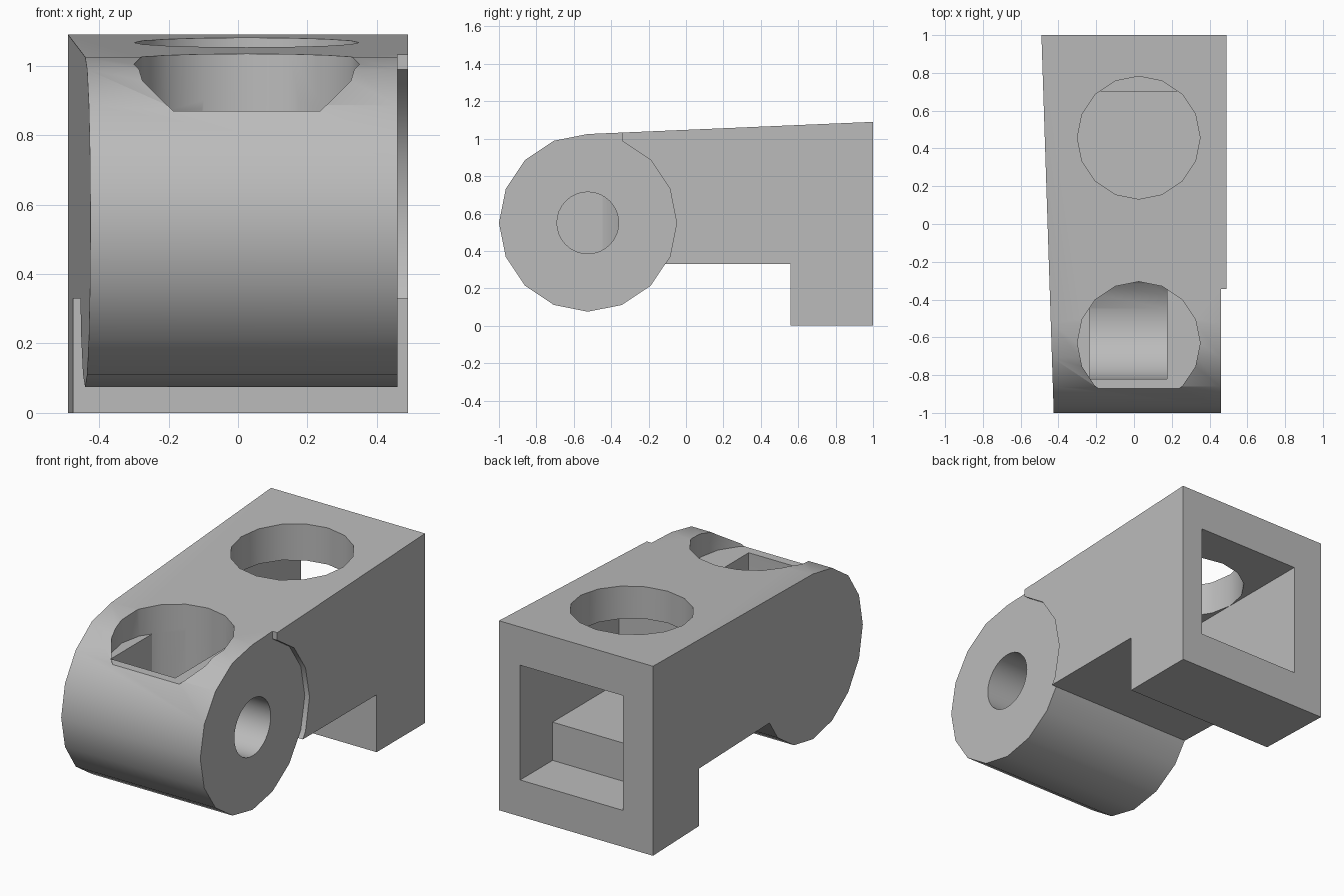
import bpy
import bmesh
from math import cos, sin, radians

cube = bpy.data.objects.get("Cube")
if cube:
    bpy.data.objects.remove(cube, do_unlink=True)

grey = bpy.data.materials.new("plain_grey")
grey.use_nodes = True
grey.diffuse_color = (0.5, 0.5, 0.5, 1)
grey.node_tree.nodes["Principled BSDF"].inputs["Base Color"].default_value = grey.diffuse_color

AXIS_Y, AXIS_Z = -0.525, 0.55    # centre line of the round end
SIDE_R = 0.475


def finish(name, bm):
    bmesh.ops.recalc_face_normals(bm, faces=bm.faces)
    mesh = bpy.data.meshes.new(name)
    bm.to_mesh(mesh)
    bm.free()
    obj = bpy.data.objects.new(name, mesh)
    bpy.context.collection.objects.link(obj)
    mesh.materials.append(grey)
    return obj


def prism(name, points, x_min, x_max, taper=0.0):
    """Extrude a (y, z) outline along x; taper slants the low-x end with y."""
    bm = bmesh.new()
    low = [bm.verts.new((x_min - taper * y, y, z)) for y, z in points]
    high = [bm.verts.new((x_max, y, z)) for y, z in points]
    bm.faces.new(low)
    bm.faces.new(high)
    n = len(points)
    for i in range(n):
        j = (i + 1) % n
        bm.faces.new((low[i], low[j], high[j], high[i]))
    return finish(name, bm)


def arc(radius, start, end, steps):
    """Points around the round end's axis, angles in degrees from +y."""
    angles = [radians(start + (end - start) * i / steps) for i in range(steps + 1)]
    return [(AXIS_Y + radius * cos(a), AXIS_Z + radius * sin(a)) for a in angles]


def well(name, y, z_min, z_max):
    """Upright sixteen-sided cutter."""
    bm = bmesh.new()
    bottom = [bm.verts.new((0.025 + 0.325 * cos(radians(22.5 * i)),
                            y + 0.325 * sin(radians(22.5 * i)), z_min)) for i in range(16)]
    face = bm.faces.new(bottom)
    top = bmesh.ops.extrude_face_region(bm, geom=[face])["geom"]
    for v in top:
        if isinstance(v, bmesh.types.BMVert):
            v.co.z = z_max
    return finish(name, bm)


def boolean(target, cutter, operation="DIFFERENCE"):
    cutter.hide_render = True
    mod = target.modifiers.new("cut", "BOOLEAN")
    mod.operation = operation
    mod.solver = "EXACT"
    mod.object = cutter
    bpy.context.view_layer.objects.active = target
    bpy.ops.object.modifier_apply(modifier=mod.name)
    bpy.data.objects.remove(cutter, do_unlink=True)


# Main body: round front end, sloping top and rear foot
join = (-0.111, 0.33)
outline = arc(SIDE_R, 90, 315, 10) + [join, (0.56, 0.33), (0.56, 0), (1, 0), (1, 1.09)]
body = prism("bracket_body", outline, -0.4575, 0.49, 0.0325)

# Shallow step around the round end on one side
step = [(-0.343, 1.3)] + arc(SIDE_R, 67.5, -22.5, 4) + [join, (-0.111, -0.2), (-1.2, -0.2), (-1.2, 1.3)]
boolean(body, prism("side_step_cutter", step, 0.46, 0.7))

# Rear cavity with its raised floor
cavity = [(0.1, 0.43), (0.1, 0.87), (1.2, 0.87), (1.2, 0.21), (0.705, 0.21), (0.705, 0.43)]
boolean(body, prism("cavity_cutter", cavity, -0.30, 0.355))

# Round openings in the top
boolean(body, well("rear_well_cutter", 0.457, 0.7, 1.4))
boolean(body, well("front_well_cutter", -0.63, 0.87, 1.4))

# Round-bottomed slot below the front opening
slot_outline = [(-0.82, 0.9)] + arc(0.295, 180, 360, 12) + [(-0.23, 0.9)]
slot = prism("slot_cutter", slot_outline, -0.235, 0.175)
boolean(slot, well("slot_limit", -0.63, 0.1, 1.2), "INTERSECT")
boolean(body, slot)

# Pin hole from the side into the slot
boolean(body, prism("pin_hole_cutter", arc(0.165, 0, 348.75, 31), 0.0, 0.7))

bpy.ops.object.select_all(action="DESELECT")
body.select_set(True)
bpy.context.view_layer.objects.active = body
bpy.ops.object.shade_smooth_by_angle(angle=radians(30))
